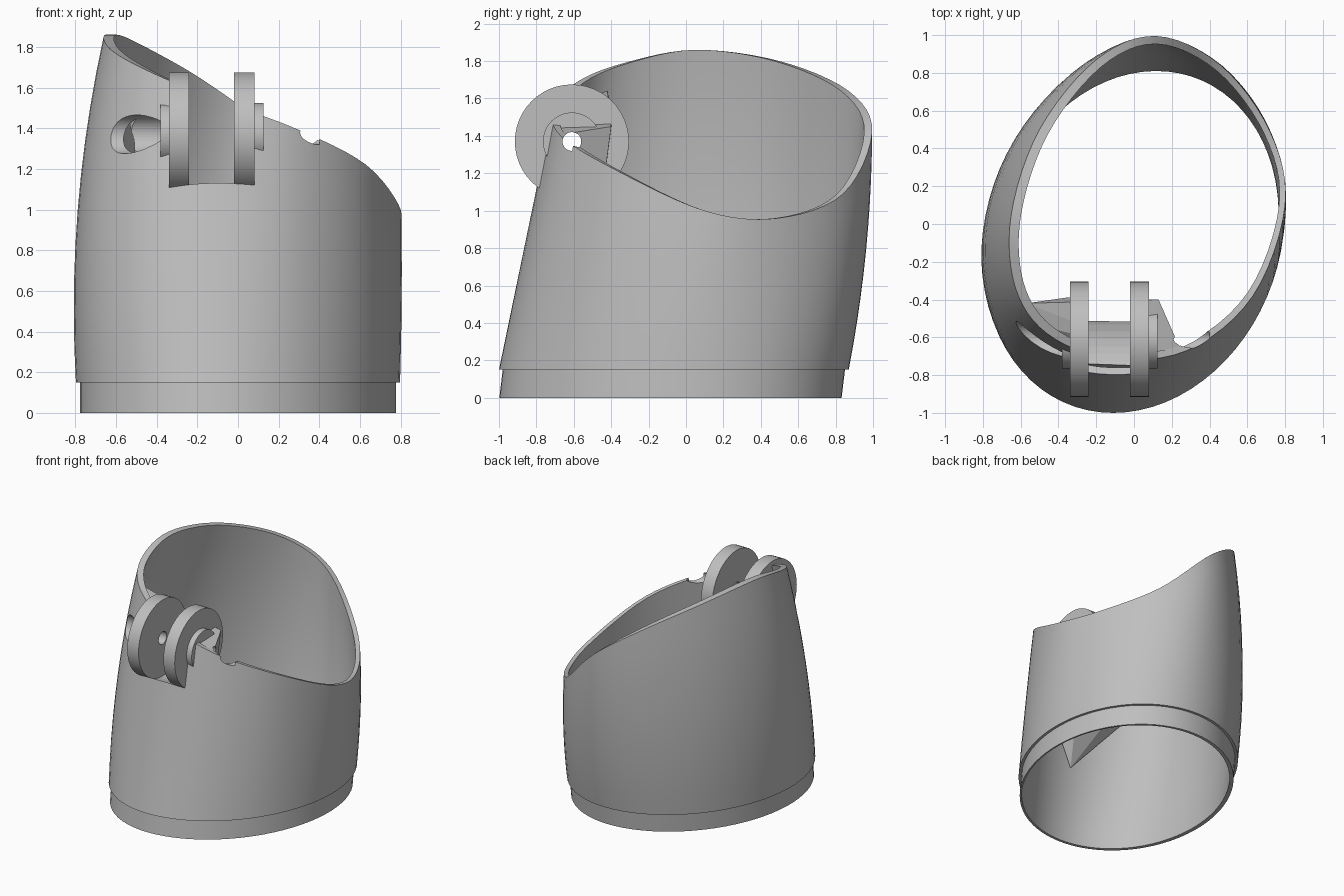
import bpy, bmesh, math
from mathutils import Vector

cube = bpy.data.objects.get("Cube")
if cube:
    bpy.data.objects.remove(cube, do_unlink=True)

grey = bpy.data.materials.new("plain_grey")
grey.use_nodes = True
grey.diffuse_color = (0.52, 0.52, 0.52, 1)
grey.node_tree.nodes["Principled BSDF"].inputs["Base Color"].default_value = grey.diffuse_color

AXIS_Y, AXIS_Z = -0.61, 1.37      # hinge axis, parallel to x


def finish(name, bm, smooth=True):
    bmesh.ops.recalc_face_normals(bm, faces=bm.faces)
    mesh = bpy.data.meshes.new(name)
    bm.to_mesh(mesh)
    bm.free()
    obj = bpy.data.objects.new(name, mesh)
    bpy.context.collection.objects.link(obj)
    mesh.materials.append(grey)
    if smooth:
        shade(obj)
    return obj


def activate(obj):
    bpy.ops.object.select_all(action='DESELECT')
    obj.select_set(True)
    bpy.context.view_layer.objects.active = obj


def shade(obj):
    activate(obj)
    bpy.ops.object.shade_smooth_by_angle(angle=math.radians(30))


def loft(rows, wrap):
    """Bridge closed rings of points; wrap joins the last ring to the first."""
    bm = bmesh.new()
    rings = [[bm.verts.new(p) for p in row] for row in rows]
    n = len(rings[0])
    pairs = list(zip(rings, rings[1:]))
    if wrap:
        pairs.append((rings[-1], rings[0]))
    for r, s in pairs:
        for i in range(n):
            j = (i + 1) % n
            bm.faces.new((r[i], r[j], s[j], s[i]))
    if not wrap:
        bm.faces.new(rings[0])
        bm.faces.new(rings[-1])
    return bm


def circle(x, radius, n=48):
    return [(x, AXIS_Y + radius * math.cos(2 * math.pi * i / n),
             AXIS_Z + radius * math.sin(2 * math.pi * i / n)) for i in range(n)]


def washer(name, x0, x1, outer, inner=0.05):
    rows = [circle(x0, outer), circle(x1, outer), circle(x1, inner), circle(x0, inner)]
    return finish(name, loft(rows, True))


def cut(obj, x0, x1, radius):
    tool = finish("hinge_cutter", loft([circle(x0, radius), circle(x1, radius)], False), False)
    tool.hide_render = True
    mod = obj.modifiers.new("cut", 'BOOLEAN')
    mod.operation, mod.solver, mod.object = 'DIFFERENCE', 'EXACT', tool
    activate(obj)
    bpy.ops.object.modifier_apply(modifier=mod.name)
    bpy.data.objects.remove(tool, do_unlink=True)


# Slanted top rim, every 30 degrees from the left side round the back
RIM = [Vector(p) for p in (
    (0.80, 0.10, 1.00), (0.72, 0.49, 0.96), (0.46, 0.84, 1.09), (0.12, 0.995, 1.42),
    (-0.20, 0.87, 1.64), (-0.50, 0.50, 1.80), (-0.65, 0.05, 1.86), (-0.63, -0.33, 1.79),
    (-0.46, -0.58, 1.69), (-0.13, -0.71, 1.55), (0.28, -0.67, 1.40), (0.63, -0.38, 1.22))]
SUB = 6
COUNT = len(RIM) * SUB


def rim(i):
    k, t = i // SUB, (i % SUB) / SUB
    a, b, c, d = (RIM[(k + o) % len(RIM)] for o in (-1, 0, 1, 2))
    return 0.5 * (2 * b + (c - a) * t + (2 * a - 5 * b + 4 * c - d) * t * t
                  + (3 * b - a - 3 * c + d) * t ** 3)


def wall(i, t, inset=0.0, thick=False):
    """Point on the sleeve wall: t = 0 at the seam, 1 at the rim."""
    a = 2 * math.pi * i / COUNT
    c, s = math.cos(a), math.sin(a)
    base = Vector((0.79 * c + 0.11 * s, -0.065 + 0.935 * s, 0.15))
    bulge = Vector((0.06 * min(c, 0) + 0.005 * max(c, 0), 0.03 * max(s, 0), 0))
    if thick:
        inset = 0.042 - 0.01 * c
    return base.lerp(rim(i), t) + bulge * 4 * t * (1 - t) - inset * Vector((c, s, 0))


# Tilted sleeve with a stepped lip at the foot
def ring(t, **kw):
    return [wall(i, t, **kw) for i in range(COUNT)]


steps = [k / 10 for k in range(11)]
lip_top = ring(0, inset=0.02)
lip_foot = [p + Vector((0, -0.018, -0.15)) for p in lip_top]
inside = [ring(t, thick=True) for t in reversed(steps)]
inner_foot = [p + Vector((0, -0.018, -0.15)) for p in inside[-1]]
rows = [lip_foot, lip_top] + [ring(t) for t in steps] + inside + [inner_foot]
sleeve = finish("sleeve", loft(rows, True), False)

# Hinge block on the inner front wall, tapering down into it
block = bmesh.new()
for p in ((-0.57, -0.42, 1.64), (-0.46, -0.43, 1.58), (-0.36, -0.39, 1.50), (0.13, -0.40, 1.45),
          (0.24, -0.65, 1.41), (0.10, -0.68, 1.45), (-0.38, -0.65, 1.50), (-0.50, -0.54, 1.60),
          (-0.42, -0.42, 1.22), (0.12, -0.43, 1.22), (-0.45, -0.68, 0.95),
          (0.20, -0.74, 0.95), (-0.12, -0.86, 0.55)):
    block.verts.new(p)
bmesh.ops.convex_hull(block, input=block.verts)
hinge_block = finish("hinge_block", block, False)

# Round recess for the discs, side bore and pin hole
for obj in (sleeve, hinge_block):
    cut(obj, -0.34, 0.08, 0.304)
    cut(obj, -0.80, -0.37, 0.095)
    cut(obj, -0.40, 0.40, 0.05)
shade(sleeve)

# Hinge discs and their small outer bosses
for side, x in (("right", -0.34), ("left", -0.02)):
    washer(side + "_hinge_disc", x, x + 0.10, 0.305)
washer("right_boss", -0.38, -0.34, 0.155)
washer("left_boss", 0.08, 0.125, 0.155)
